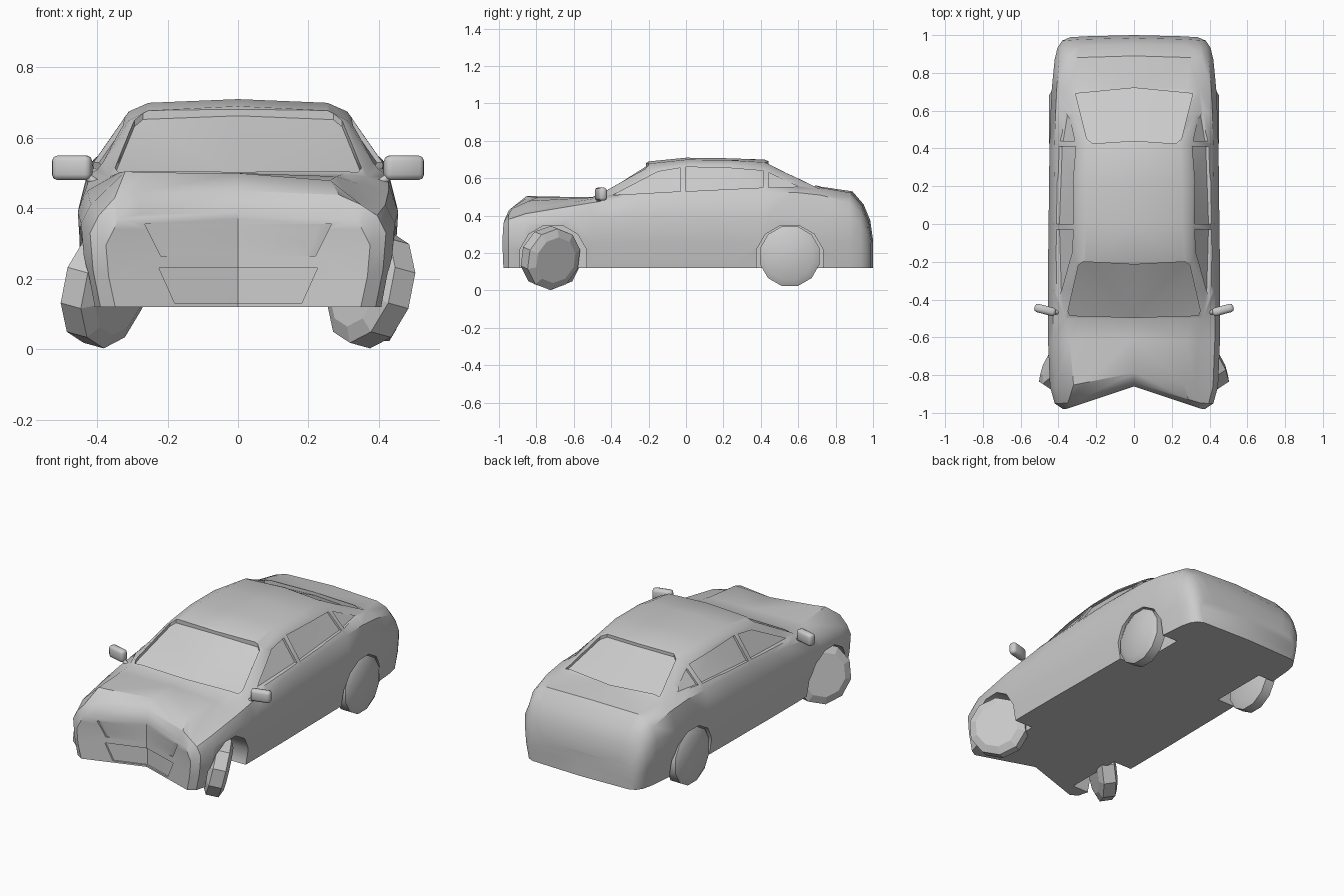
import bpy, bmesh, math
from mathutils import Vector, Matrix
from mathutils.bvhtree import BVHTree

if "Cube" in bpy.data.objects:
    bpy.data.objects.remove(bpy.data.objects["Cube"])

GREY = (0.6, 0.6, 0.6, 1)
paint = bpy.data.materials.new("plain grey")
paint.use_nodes = True
paint.diffuse_color = GREY
paint.node_tree.nodes["Principled BSDF"].inputs["Base Color"].default_value = GREY


def finish(bm, name, smooth=None):
    """Turn a bmesh into a named object, optionally smooth shaded."""
    bmesh.ops.recalc_face_normals(bm, faces=bm.faces)
    mesh = bpy.data.meshes.new(name)
    bm.to_mesh(mesh)
    bm.free()
    mesh.materials.append(paint)
    ob = bpy.data.objects.new(name, mesh)
    bpy.context.collection.objects.link(ob)
    if smooth:
        shade(ob, smooth)
    return ob


def shade(ob, angle):
    bpy.ops.object.select_all(action='DESELECT')
    bpy.context.view_layer.objects.active = ob
    ob.select_set(True)
    bpy.ops.object.shade_smooth_by_angle(angle=math.radians(angle))


def area(mesh):
    return sum(f.area for f in mesh.polygons)


def cut(cutter):
    """Subtract a cutter from the body with the first solver that succeeds."""
    cutter.hide_render = True
    for solver in ('MANIFOLD', 'EXACT', 'FLOAT'):
        mod = body.modifiers.new("cut", 'BOOLEAN')
        mod.operation, mod.solver, mod.object = 'DIFFERENCE', solver, cutter
        graph = bpy.context.evaluated_depsgraph_get()
        result = bpy.data.meshes.new_from_object(body.evaluated_get(graph))
        body.modifiers.clear()
        ratio = area(result) / area(body.data)
        if .9 < ratio < 1.1 and len(result.polygons) != len(body.data.polygons):
            body.data = result
            break
    bpy.data.objects.remove(cutter)


# Body stations: y, half width, belt z, rail x, rail z, centre z, nose dent, raised hood
STATIONS = [
    (-.98, .375, .34, .34, .37, .39, 1, 0),
    (-.95, .42, .38, .35, .41, .45, .9, .02),
    (-.86, .445, .41, .32, .43, .50, .6, .075),
    (-.62, .455, .45, .34, .47, .50, .1, .03),
    (-.50, .455, .47, .365, .49, .50, 0, 0),
    (-.35, .455, .49, .335, .575, .595, 0, 0),
    (-.20, .455, .50, .31, .65, .69, 0, 0),
    (0, .452, .51, .31, .675, .71, 0, 0),
    (.22, .45, .52, .31, .675, .707, 0, 0),
    (.42, .447, .525, .30, .65, .70, 0, 0),
    (.58, .442, .525, .32, .59, .63, 0, 0),
    (.72, .435, .51, .345, .54, .555, 0, 0),
    (.89, .42, .47, .36, .505, .53, 0, 0),
    (.95, .405, .41, .35, .44, .46, 0, 0),
    (.985, .38, .34, .33, .36, .375, 0, 0),
    (1.0, .34, .25, .30, .26, .27, 0, 0),
]
FLOOR = .12


def half_section(station, side):
    y, w, belt, rail, rail_z, top, dent, lift = station
    if side < 0:
        rail_z += lift
    shoulder = min(.39, belt * .87)
    outline = [(0, FLOOR), (w * .93, FLOOR), (w * .98, FLOOR + (shoulder - FLOOR) * .5),
               (w, shoulder), (w * .94, belt), (rail, rail_z),
               (rail * .82, rail_z + .7 * (top - rail_z)), (0, top)]
    return [Vector((side * x, y + .12 * dent * max(0, 1 - x / .36)
                    - (.1 * x * x if y > .8 else 0), z)) for x, z in outline]


bm = bmesh.new()
for side in (1, -1):
    rings = [[bm.verts.new(p) for p in half_section(s, side)] for s in STATIONS]
    for a, b in zip(rings, rings[1:]):
        for i in range(len(a) - 1):
            bm.faces.new((a[i], a[i + 1], b[i + 1], b[i]))
    # Nose and tail caps keep a centre crease
    for ring in (rings[0], rings[-1]):
        middle = [ring[0]] + [bm.verts.new((0, ring[0].co.y, ring[i].co.z))
                              for i in range(2, 6)] + [ring[7]]
        for i in range(5):
            bm.faces.new((ring[i + 1], ring[i + 2], middle[i + 1], middle[i]))
bmesh.ops.remove_doubles(bm, verts=bm.verts, dist=.0005)
body = finish(bm, "body")
tree = BVHTree.FromObject(body, bpy.context.evaluated_depsgraph_get())


def recess(points, direction, depth=.014):
    """Sink an outline into the body, following its surface."""
    d = Vector(direction)
    nudge = Vector((.0007, .0004, .0003))
    bm = bmesh.new()
    hits = [tree.ray_cast(Vector(p) + nudge - d * 2, d)[0] for p in points]
    inner = [bm.verts.new(h + d * depth) for h in hits]
    outer = [bm.verts.new(h - d * .06) for h in hits]
    bm.faces.new(inner)
    bm.faces.new(outer)
    for i in range(len(inner)):
        bm.faces.new((inner[i - 1], inner[i], outer[i], outer[i - 1]))
    bmesh.ops.triangulate(bm, faces=bm.faces)
    cut(finish(bm, "recess_cutter"))


def mirrored(half):
    """Complete a symmetric outline from its +x half, centre points first and last."""
    return half + [(-x, v) for x, v in reversed(half) if x]


# Windscreen and rear window
for half in ([(0, -.495), (.34, -.485), (.35, -.46), (.295, -.22), (.27, -.2), (0, -.215)],
             [(0, .72), (.31, .69), (.25, .45), (.22, .425), (0, .44)]):
    recess([(x, y, 0) for x, y in mirrored(half)], (0, 0, -1), .018)

# Upper and lower grille openings
for wide, high, narrow, low in ((.265, .355, .22, .265), (.225, .23, .18, .13)):
    half = [(0, high), (wide, high), (narrow, low), (0, low)]
    recess([(x, 0, z) for x, z in mirrored(half)], (0, 1, 0), .01)

# Side windows: front, rear and quarter panes
PANES = [[(-.39, .51), (-.03, .53), (-.03, .655), (-.15, .635)],
         [(0, .53), (.41, .55), (.41, .64), (.22, .655), (0, .66)],
         [(.44, .55), (.60, .555), (.44, .63)]]
for side in (1, -1):
    for pane in PANES:
        recess([(0, y, z) for y, z in pane], (-side, 0, 0), .016)


def lathe(name, rings, matrix, sides=12, smooth=None):
    """Closed solid of revolution about local x from (x, radius) rings."""
    bm = bmesh.new()
    loops = [[bm.verts.new((x, r * math.cos(a), r * math.sin(a)))
              for a in (math.tau * (k + .5) / sides for k in range(sides))] for x, r in rings]
    bm.faces.new(loops[0])
    bm.faces.new(loops[-1])
    for a, b in zip(loops, loops[1:]):
        for k in range(sides):
            bm.faces.new((a[k - 1], a[k], b[k], b[k - 1]))
    bm.transform(matrix)
    return finish(bm, name, smooth)


# Wheel arches
for side in (1, -1):
    for y in (-.71, .555):
        cut(lathe("arch_cutter", [(-.12, .185), (.2, .185)],
                  Matrix.Translation((side * .42, y, .17)) @ Matrix.Scale(side, 4, (1, 0, 0))))
shade(body, 35)

# Wheels: the rear pair straight, the front pair splayed and leaning the same way
for side, label in ((1, "left"), (-1, "right")):
    flip = Matrix.Scale(side, 4, (1, 0, 0))
    lathe("rear_wheel_" + label, [(-.05, .12), (-.035, .165), (.025, .165), (.045, .13)],
          flip @ Matrix.Translation((.405, .555, .183)), 12, 45)
    turn = (Matrix.Rotation(math.radians(33), 4, 'Z')
            @ Matrix.Rotation(math.radians(13 * side), 4, 'Y'))
    lathe("front_wheel_" + label, [(-.055, .125), (-.035, .168), (.035, .168), (.055, .125)],
          flip @ Matrix.Translation((.378, -.725, .174)) @ turn, 10)

    # Door mirror housing and stalk
    bm = bmesh.new()
    bmesh.ops.create_cube(bm, size=1)
    bm.transform(Matrix.Diagonal((.115, .045, .07, 1)))
    bmesh.ops.bevel(bm, geom=bm.edges[:], offset=.016, segments=2, profile=.5, affect='EDGES')
    bm.transform(flip @ Matrix.Translation((.471, -.455, .515))
                 @ Matrix.Rotation(math.radians(15), 4, 'Z'))
    finish(bm, "mirror_" + label, 50)
    foot, head = Vector((.38, -.47, .455)), Vector((.435, -.465, .495))
    aim = (head - foot).to_track_quat('X', 'Z').to_matrix().to_4x4()
    lathe("mirror_stalk_" + label, [(0, .014), ((head - foot).length, .011)],
          flip @ Matrix.Translation(foot) @ aim, 8, 50)
